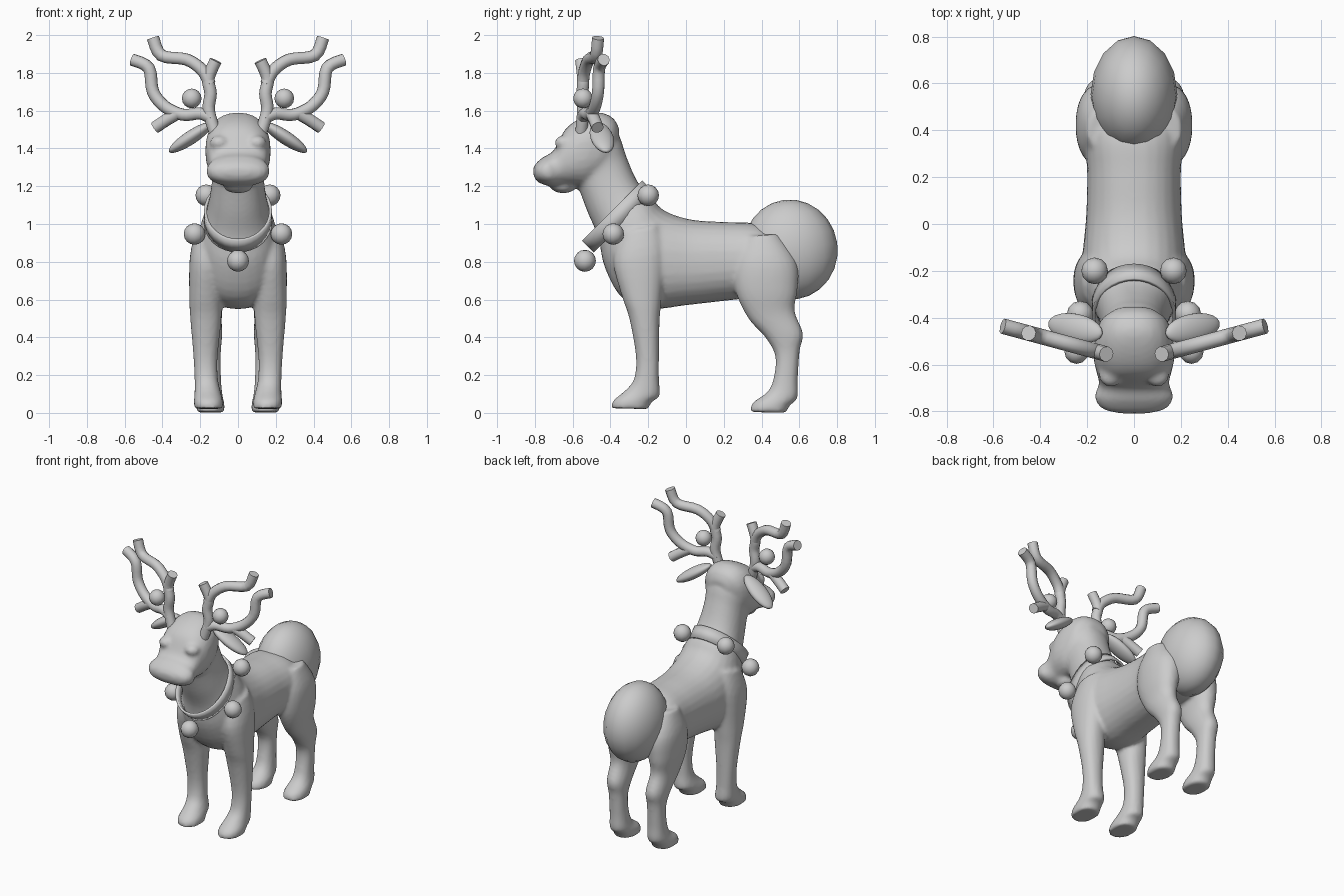
import bpy, bmesh, math
from mathutils import Vector

cube = bpy.data.objects.get("Cube")
if cube:
    bpy.data.objects.remove(cube)

grey = bpy.data.materials.new("plain grey")
grey.use_nodes = True
grey.diffuse_color = (0.6, 0.6, 0.6, 1)
grey.node_tree.nodes["Principled BSDF"].inputs["Base Color"].default_value = grey.diffuse_color


def smooth_rows(rows, steps=4):
    """Catmull-Rom interpolation through rows of numbers."""
    rows = [Vector(r) for r in rows]
    out = []
    for i in range(len(rows) - 1):
        a, b, c, d = rows[max(i - 1, 0)], rows[i], rows[i + 1], rows[min(i + 2, len(rows) - 1)]
        for s in range(steps):
            t = s / steps
            out.append(0.5 * (2 * b + (c - a) * t + (2 * a - 5 * b + 4 * c - d) * t * t
                              + (3 * b - a - 3 * c + d) * t ** 3))
    return out + [rows[-1]]


def finish(name, bm):
    bmesh.ops.recalc_face_normals(bm, faces=bm.faces)
    mesh = bpy.data.meshes.new(name)
    bm.to_mesh(mesh)
    bm.free()
    obj = bpy.data.objects.new(name, mesh)
    bpy.context.collection.objects.link(obj)
    mesh.materials.append(grey)
    return obj


def select(objs):
    bpy.ops.object.select_all(action='DESELECT')
    for o in objs:
        o.select_set(True)
    bpy.context.view_layer.objects.active = objs[0]


def shade(obj, angle=40):
    select([obj])
    bpy.ops.object.shade_smooth_by_angle(angle=math.radians(angle))


def loft(name, rows, side=1, sides=28, power=0.9):
    """Each row: x centre, x radius, then two opposite profile points (y, z)."""
    bm = bmesh.new()
    rings = []
    for x, rx, y1, z1, y2, z2 in smooth_rows(rows):
        mid = Vector((x * side, (y1 + y2) / 2, (z1 + z2) / 2))
        half = Vector((0, (y1 - y2) / 2, (z1 - z2) / 2))
        ring = []
        for k in range(sides):
            a = math.tau * k / sides
            c, s = (math.copysign(abs(v) ** power, v) for v in (math.cos(a), math.sin(a)))
            ring.append(bm.verts.new(mid + Vector((rx * c, 0, 0)) + half * s))
        rings.append(ring)
    for r, q in zip(rings, rings[1:]):
        for k in range(sides):
            n = (k + 1) % sides
            bm.faces.new((r[k], r[n], q[n], q[k]))
    bm.faces.new(rings[0])
    bm.faces.new(rings[-1])
    return finish(name, bm)


def ball(name, loc, radii, segments=16, rings=10, rot=(0, 0, 0)):
    bm = bmesh.new()
    bmesh.ops.create_uvsphere(bm, u_segments=segments, v_segments=rings, radius=1)
    obj = finish(name, bm)
    obj.location, obj.scale, obj.rotation_euler = loc, radii, rot
    return obj


# Torso running up into the neck
torso = [
    (0, .08, .60, .85, .58, .68), (0, .18, .5, .93, .5, .62),
    (0, .21, .38, 1, .36, .61), (0, .2, .22, 1.01, .22, .595),
    (0, .205, .05, 1.02, 0, .57), (0, .22, -.07, 1.05, -.2, .55),
    (0, .22, -.14, 1.09, -.34, .61), (0, .2, -.18, 1.14, -.43, .77),
    (0, .165, -.24, 1.2, -.465, .93), (0, .145, -.28, 1.27, -.52, 1.06),
    (0, .135, -.32, 1.37, -.565, 1.18), (0, .14, -.35, 1.46, -.6, 1.27),
    (0, .1, -.4, 1.53, -.6, 1.4)]

# Skull running forward into the muzzle
head = [
    (0, .07, -.352, 1.5, -.37, 1.36), (0, .14, -.385, 1.56, -.44, 1.25),
    (0, .168, -.46, 1.59, -.53, 1.2), (0, .172, -.56, 1.56, -.59, 1.2),
    (0, .158, -.64, 1.5, -.64, 1.2), (0, .15, -.7, 1.39, -.67, 1.2),
    (0, .168, -.755, 1.355, -.72, 1.2), (0, .135, -.795, 1.32, -.78, 1.22),
    (0, .06, -.81, 1.29, -.805, 1.25)]

# Legs from shoulder or hip down to the hoof
front_leg = [
    (.14, .08, -.35, .95, -.14, 1), (.165, .09, -.385, .8, -.11, .85),
    (.172, .086, -.34, .62, -.13, .6), (.17, .082, -.3, .5, -.14, .48),
    (.172, .064, -.265, .3, -.143, .3), (.168, .062, -.275, .18, -.143, .18),
    (.16, .07, -.32, .12, -.14, .09), (.157, .077, -.385, .065, -.18, .06),
    (.155, .075, -.395, .025, -.2, .02)]
hind_leg = [
    (.1, .1, .3, .93, .5, .95), (.13, .115, .25, .8, .59, .8),
    (.155, .09, .26, .65, .59, .65), (.155, .07, .33, .5, .575, .54),
    (.15, .066, .42, .4, .62, .42), (.148, .057, .473, .3, .602, .33),
    (.147, .057, .463, .18, .592, .18), (.146, .064, .43, .11, .59, .08),
    (.146, .074, .355, .055, .55, .04), (.146, .074, .338, .005, .53, 0)]

parts = [loft("body", torso), loft("head", head, power=.85),
         ball("lower_jaw", (0, -.65, 1.195), (.075, .065, .032), 20, 12)]
for side in (-1, 1):
    parts += [loft("front_leg", front_leg, side), loft("hind_leg", hind_leg, side),
              ball("eyelid", (.1 * side, -.645, 1.43), (.05, .05, .04), 20, 12)]

# Fuse the body parts into one continuous skin
select(parts)
bpy.ops.object.join()
body = parts[0]
remesh = body.modifiers.new("fuse", 'REMESH')
remesh.mode = 'VOXEL'
remesh.voxel_size = .013
remesh.use_smooth_shade = True
relax = body.modifiers.new("relax", 'SMOOTH')
relax.factor, relax.iterations = .5, 4
select([body])
bpy.ops.object.convert(target='MESH')
if not body.data.materials:
    body.data.materials.append(grey)
shade(body, 60)

# Tail puff
shade(ball("tail", (0, .553, .865), (.185, .25, .265), 16, 12, (math.radians(8), 0, 0)))

# Tilted collar band
bm = bmesh.new()
bmesh.ops.create_cone(bm, segments=32, radius1=1, radius2=1, depth=1, cap_ends=False)
for v in bm.verts:
    v.co = (v.co.x * .18, v.co.y * .226, v.co.z * .088)
collar = finish("collar", bm)
collar.location = (0, -.36, 1.04)
collar.rotation_euler.x = math.radians(45)
band = collar.modifiers.new("thickness", 'SOLIDIFY')
band.thickness = .015
shade(collar)

# Collar bells
shade(ball("front_bell", (0, -.535, .805), (.058,) * 3, 12, 8))
for side in (-1, 1):
    for name, x, y, z in (("side_bell", .23, -.385, .947), ("back_bell", .168, -.2, 1.152)):
        shade(ball(name, (x * side, y, z), (.057,) * 3, 12, 8))


def tube(name, path, side):
    """Antler branch lying in a vertical plane swept slightly backward."""
    curve = bpy.data.curves.new(name, 'CURVE')
    curve.dimensions = '3D'
    curve.bevel_depth, curve.bevel_resolution = .033, 3
    curve.use_fill_caps = True
    spline = curve.splines.new('POLY')
    points = smooth_rows(path)
    spline.points.add(len(points) - 1)
    for p, (x, z) in zip(spline.points, points):
        p.co = (x * side, -.56 + .27 * (x - .1), z, 1)
    obj = bpy.data.objects.new(name, curve)
    bpy.context.collection.objects.link(obj)
    curve.materials.append(grey)
    select([obj])
    bpy.ops.object.convert(target='MESH')
    shade(bpy.context.object, 50)


branches = {
    "antler_trunk": [(.12, 1.48), (.155, 1.6), (.145, 1.69), (.157, 1.77), (.118, 1.865)],
    "antler_upper_branch": [(.15, 1.74), (.185, 1.81), (.27, 1.87), (.405, 1.892), (.45, 1.985)],
    "antler_outer_branch": [(.14, 1.56), (.2, 1.585), (.29, 1.578), (.385, 1.62), (.45, 1.7),
                            (.472, 1.825), (.56, 1.87)],
    "antler_lower_prong": [(.32, 1.585), (.38, 1.55), (.44, 1.51)]}

for side in (-1, 1):
    for name, path in branches.items():
        tube(name, path, side)
    shade(ball("antler_bell", (.245 * side, -.545, 1.665), (.052,) * 3, 12, 8))
    # Drooping leaf-shaped ear
    shade(ball("ear", (.25 * side, -.445, 1.458), (.14, .062, .036), 20, 12,
               (0, math.radians(33) * side, math.radians(12) * side)))
